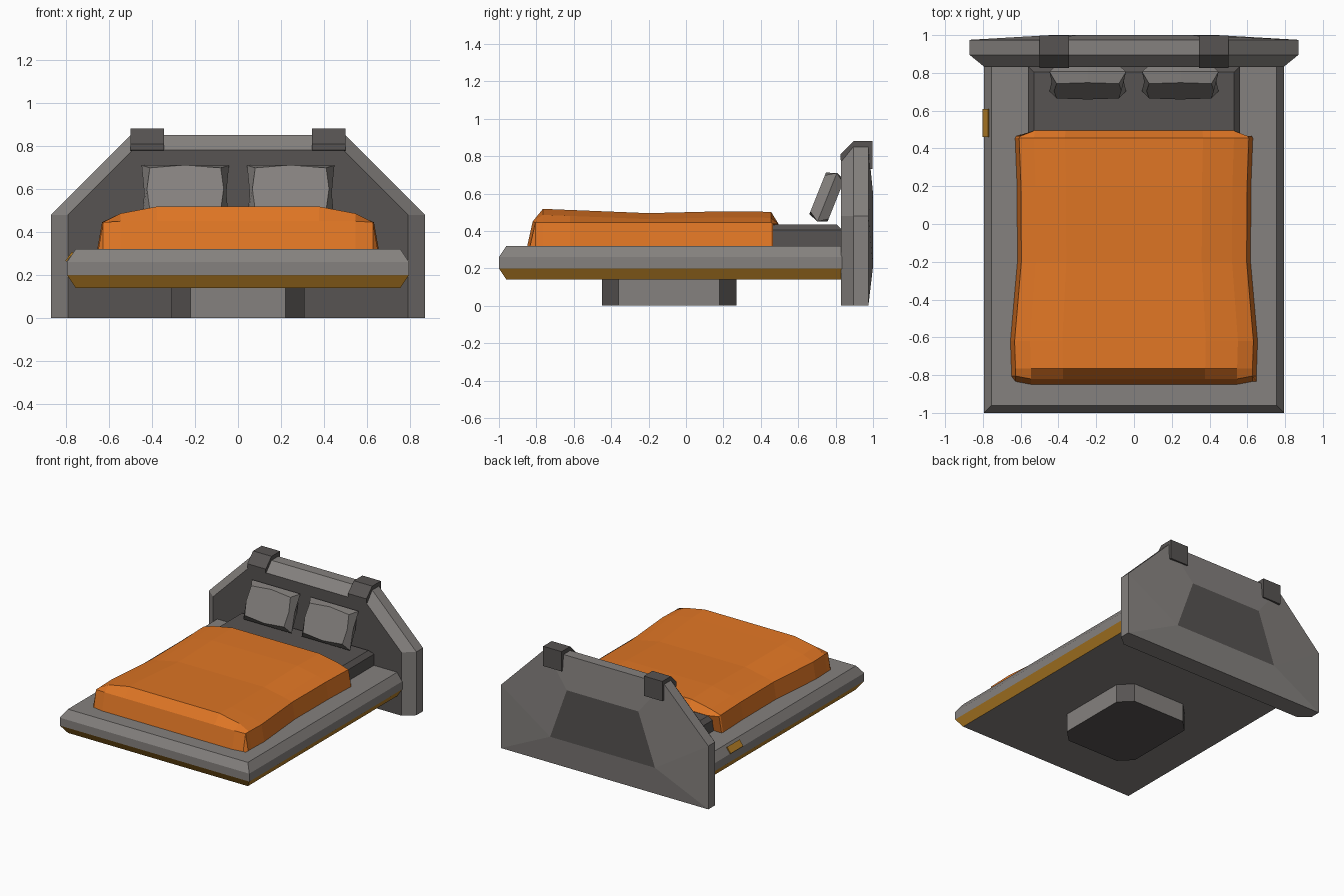
import bpy, bmesh
from mathutils import Matrix

cube = bpy.data.objects.get("Cube")
if cube:
    bpy.data.objects.remove(cube, do_unlink=True)


def material(name, rgb):
    m = bpy.data.materials.new(name)
    m.use_nodes = True
    m.diffuse_color = (*rgb, 1)
    m.node_tree.nodes["Principled BSDF"].inputs["Base Color"].default_value = (*rgb, 1)
    return m


GRAY = material("warm gray", (0.235, 0.22, 0.21))
DARK = material("dark gray", (0.095, 0.087, 0.084))
AMBER = material("amber", (0.48, 0.22, 0.02))
ORANGE = material("orange", (0.74, 0.18, 0.018))


def loft(name, rings, mats, rule=None, matrix=None):
    """Skin matching closed rings, cap both ends, colour faces by a rule."""
    bm = bmesh.new()
    loops = [[bm.verts.new(p) for p in ring] for ring in rings]
    n = len(loops[0])
    for a, b in zip(loops, loops[1:]):
        for i in range(n):
            j = (i + 1) % n
            bm.faces.new((a[i], a[j], b[j], b[i]))
    bm.faces.new(loops[0])
    bm.faces.new(loops[-1])
    bmesh.ops.remove_doubles(bm, verts=bm.verts, dist=0.0005)
    bmesh.ops.recalc_face_normals(bm, faces=bm.faces)
    bm.normal_update()
    if rule:
        for f in bm.faces:
            f.material_index = rule(f.calc_center_median(), f.normal)
    if matrix:
        bm.transform(matrix)
    mesh = bpy.data.meshes.new(name)
    bm.to_mesh(mesh)
    bm.free()
    for m in mats:
        mesh.materials.append(m)
    obj = bpy.data.objects.new(name, mesh)
    bpy.context.collection.objects.link(obj)
    return obj


def rect(x, y0, y1, z):
    return [(-x, y0, z), (x, y0, z), (x, y1, z), (-x, y1, z)]


# Platform frame with an amber underside bevel
frame = [(0.14, 0.04), (0.20, 0), (0.26, 0), (0.32, 0.04)]
loft("bed_frame", [rect(0.795 - i, -1 + i, 0.84, z) for z, i in frame], [GRAY, AMBER],
     lambda c, n: int(c.z < 0.2 and -0.99 < n.z < -0.1))

# Small amber plate on the side bevel
loft("side_plate", [[(-0.797, y, 0.262), (-0.803, y, 0.266),
                     (-0.772, y, 0.308), (-0.766, y, 0.302)] for y in (0.46, 0.61)], [AMBER])


# Pedestal with dark chamfered corners
def octagon(x, y, c, cy, z):
    pts = [(x - c, -y), (x, c - y), (x, y - c), (x - c, y)]
    pts += [(-a, -b) for a, b in pts]
    return [(a, b + cy, z) for a, b in pts]


loft("pedestal", [octagon(0.31, 0.36, 0.09, -0.09, z) for z in (0, 0.15)], [GRAY, DARK],
     lambda c, n: int(max(abs(n.x), abs(n.y)) < 0.9))


# Headboard: bevelled front, back rising to a raised panel
def board(y, half):
    return [(x, y, z) for x, z in half] + [(-x, y, z) for x, z in reversed(half)]


inner = [(0.79, 0), (0.79, 0.48), (0.49, 0.78)]
outer = [(0.87, 0), (0.87, 0.48), (0.5, 0.85)]
panel = [(0.44, 0.21), (0.44, 0.21), (0.3, 0.6)]
loft("headboard", [board(0.83, inner), board(0.895, outer), board(0.975, outer),
                   board(1.0, panel)], [GRAY, DARK],
     lambda c, n: int(n.y < -0.99 or c.y > 0.999))

# Clamps over the top edge
clamp = [(0.825, 0.78), (0.825, 0.81), (0.895, 0.88), (0.998, 0.88), (0.998, 0.73), (0.94, 0.73)]
for side, s in (("left", 1), ("right", -1)):
    loft(side + "_clamp", [[(s * x, y, z) for y, z in clamp] for x in (0.345, 0.5)], [DARK])

# Mattress
loft("mattress", [rect(0.56 - i, -0.78 + i, 0.835 - i, z)
                  for z, i in ((0.31, 0), (0.405, 0), (0.435, 0.03))], [DARK])

# Blanket: cross-sections along the bed (y, half width, crown height, height limit)
section = [(1, 0.315), (0.965, 0.445), (0.84, 0.483), (0.58, 0.515)]
stations = [(-0.85, 0.65, 0.515, 0.315), (-0.82, 0.65, 0.515, 0.45), (-0.765, 0.65, 0.518, 1),
            (-0.62, 0.655, 0.512, 1), (-0.2, 0.618, 0.495, 1), (0.2, 0.62, 0.505, 1),
            (0.455, 0.63, 0.502, 1), (0.495, 0.625, 0.502, 0.437)]
rings = []
for k, (y, w, crown, limit) in enumerate(stations):
    half = []
    for i, (u, z) in enumerate(section):
        z = min(z + (crown - 0.515 if i > 1 else 0), limit)
        dy = 0
        if i < 2:  # rounded corners at both ends
            dy = -0.03 if k == 7 else 0.015 if k < 2 else 0
        half.append((u * w, y + dy, z))
    rings.append(half + [(-x, yy, z) for x, yy, z in reversed(half)])
loft("blanket", rings, [ORANGE])


# Pillows leaning against the headboard
def pillow_ring(w, h, pinch, y):
    p = 1 - pinch
    pts = [(-1, -1), (0, -p - 0.06), (1, -1), (p, 0), (1, 1), (0, p + 0.06), (-1, 1), (-p, 0)]
    return [(a * w, y, b * h) for a, b in pts]


for side, s in (("left", 1), ("right", -1)):
    place = Matrix.Translation((s * 0.245, 0.755, 0.58)) @ Matrix.Rotation(-0.38, 4, "X")
    loft(side + "_pillow", [pillow_ring(0.165, 0.105, -0.08, -0.055),
                            pillow_ring(0.203, 0.14, 0.06, 0),
                            pillow_ring(0.165, 0.105, -0.08, 0.05)], [GRAY], matrix=place)
